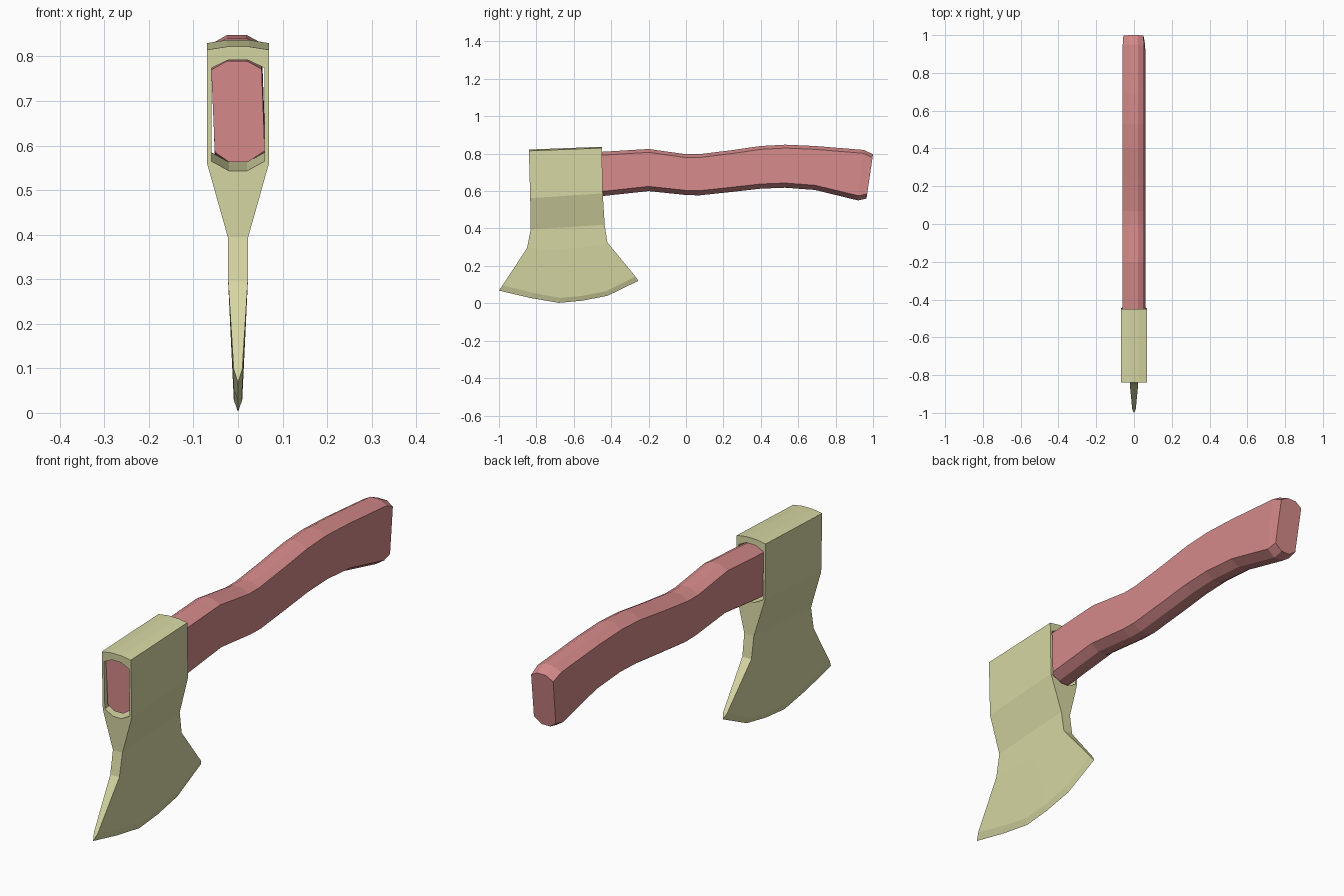
import bpy, bmesh

default = bpy.data.objects.get("Cube")
if default:
    bpy.data.objects.remove(default, do_unlink=True)


def material(name, colour):
    mat = bpy.data.materials.new(name)
    mat.use_nodes = True
    mat.diffuse_color = (*colour, 1)
    mat.node_tree.nodes["Principled BSDF"].inputs["Base Color"].default_value = (*colour, 1)
    return mat


def loft(name, rings, mat):
    """Skin a list of equal-length closed rings and cap both ends."""
    bm = bmesh.new()
    rows = [[bm.verts.new(p) for p in ring] for ring in rings]
    n = len(rows[0])
    for a, b in zip(rows, rows[1:]):
        for i in range(n):
            j = (i + 1) % n
            bm.faces.new((a[i], a[j], b[j], b[i]))
    bm.faces.new(rows[0][::-1])
    bm.faces.new(rows[-1])
    bmesh.ops.remove_doubles(bm, verts=bm.verts, dist=0.0002)
    bmesh.ops.recalc_face_normals(bm, faces=bm.faces)
    mesh = bpy.data.meshes.new(name)
    bm.to_mesh(mesh)
    bm.free()
    mesh.materials.append(mat)
    obj = bpy.data.objects.new(name, mesh)
    bpy.context.collection.objects.link(obj)
    return obj


steel = material("pale olive steel", (0.68, 0.68, 0.37))
wood = material("dusty red wood", (0.66, 0.25, 0.25))


# Handle: a chamfered section, slightly twisted, swept along a wavy profile
def section(y, top, bottom, lean=0.0, s=1.0):
    pts = [(-0.06, top - 0.02), (-0.025, top), (0.02, top), (0.053, top - 0.018),
           (0.06, bottom + 0.025), (0.022, bottom), (-0.02, bottom), (-0.052, bottom + 0.022)]
    return [(x * s, y + lean * (z - top) / (top - bottom), z) for x, z in pts]


stations = [(-0.825, 0.79, 0.563), (-0.45, 0.81, 0.573), (-0.2, 0.825, 0.6),
            (0, 0.797, 0.579), (0.07, 0.797, 0.577), (0.24, 0.818, 0.595),
            (0.4, 0.841, 0.613), (0.53, 0.848, 0.618), (0.69, 0.841, 0.606)]
rings = [section(*s) for s in stations]
rings.append(section(0.95, 0.82, 0.55, 0.03))
rings.append(section(1.0, 0.797, 0.56, 0.035, 0.94))
loft("handle", rings, wood)

# Axe head: rows from cutting edge to crown, each (front y z, back y z, half width)
columns = [0, 0.23, 0.43, 0.6, 0.78, 1]
sag = [0, 0.052, 0.088, 0.085, 0.068, 0]


def head_row(y0, z0, y1, z1, half, bow=0.0):
    side = [(y0 + (y1 - y0) * t, z0 + (z1 - z0) * t - bow * d)
            for t, d in zip(columns, sag)]
    return [(half, y, z) for y, z in side] + [(-half, y, z) for y, z in reversed(side)]


head = loft("axe_head", [
    head_row(-1.0, 0.068, -0.255, 0.12, 0, 1),
    head_row(-0.98, 0.097, -0.27, 0.143, 0.0095, 1),
    head_row(-0.85, 0.295, -0.42, 0.325, 0.022, 0.2),
    head_row(-0.83, 0.395, -0.435, 0.42, 0.023),
    head_row(-0.833, 0.562, -0.445, 0.588, 0.07),
    head_row(-0.84, 0.815, -0.45, 0.83, 0.07),
    head_row(-0.84, 0.822, -0.45, 0.837, 0.025),
], steel)


# Eye: a sloping octagonal hole cut through the head
def eye_ring(y, lift):
    half = [(0.06, 0.565), (0.06, 0.774), (0.022, 0.792)]
    right = [(0.02, 0.543)] + half
    return [(x, y, z + lift) for x, z in right] + [(-x, y, z + lift) for x, z in right[::-1]]


cutter = loft("eye_cutter", [eye_ring(-0.9, -0.003), eye_ring(-0.38, 0.023)], steel)
cutter.hide_render = True
cut = head.modifiers.new("eye", "BOOLEAN")
cut.operation = "DIFFERENCE"
cut.solver = "EXACT"
cut.object = cutter

# Bake the cut and discard the helper
bpy.context.view_layer.objects.active = head
head.select_set(True)
bpy.ops.object.modifier_apply(modifier=cut.name)
bpy.data.objects.remove(cutter, do_unlink=True)
